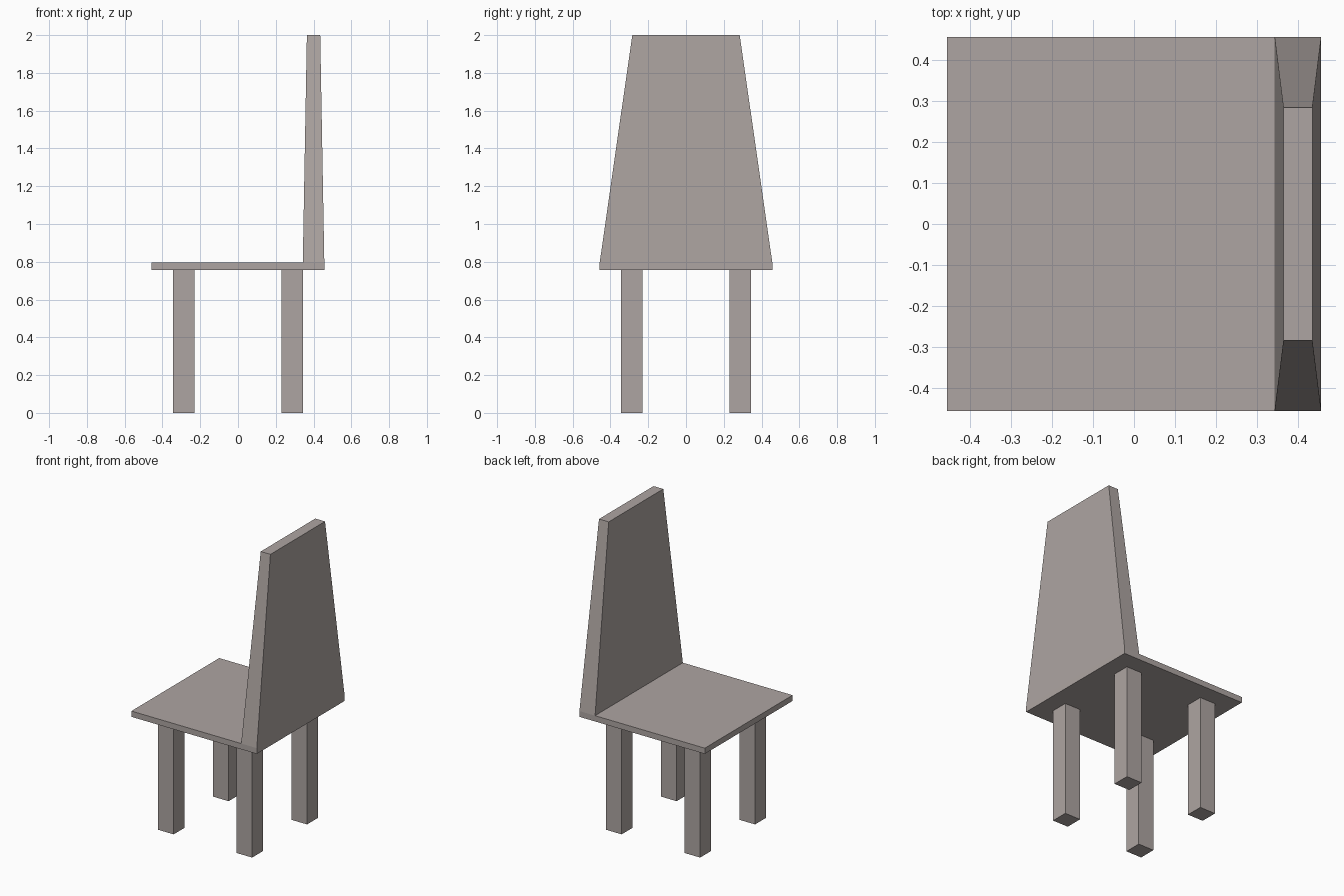
import bpy, bmesh
from mathutils import Vector, Matrix

if "Cube" in bpy.data.objects:
    bpy.data.objects.remove(bpy.data.objects["Cube"])

HALF = 0.457           # half width of the seat
SEAT_Z0, SEAT_Z1 = 0.757, 0.795
BACK_X = 0.343         # inner edge of the backrest
LEG_MID, LEG_W = 0.286, 0.114

wood = bpy.data.materials.new("warm_grey")
wood.diffuse_color = (0.42, 0.375, 0.36, 1)
wood.use_nodes = True
wood.node_tree.nodes["Principled BSDF"].inputs["Base Color"].default_value = wood.diffuse_color


def add_box(bm, centre, size):
    mat = Matrix.Translation(centre) @ Matrix.Diagonal((*size, 1))
    bmesh.ops.create_cube(bm, size=1, matrix=mat)


def make_object(name, bm):
    bmesh.ops.recalc_face_normals(bm, faces=bm.faces)
    mesh = bpy.data.meshes.new(name)
    bm.to_mesh(mesh)
    bm.free()
    mesh.materials.append(wood)
    obj = bpy.data.objects.new(name, mesh)
    bpy.context.collection.objects.link(obj)
    return obj


# Seat slab, split along the line where the backrest rises
bm = bmesh.new()
add_box(bm, (0, 0, (SEAT_Z0 + SEAT_Z1) / 2), (2 * HALF, 2 * HALF, SEAT_Z1 - SEAT_Z0))
bmesh.ops.bisect_plane(bm, geom=bm.verts[:] + bm.edges[:] + bm.faces[:],
                       plane_co=(BACK_X, 0, 0), plane_no=(1, 0, 0))

# Tapered backrest extruded from the rear strip
bm.normal_update()
strip = [f for f in bm.faces
         if f.normal.z > 0.9 and f.calc_center_median().x > BACK_X]
top = bmesh.ops.extrude_discrete_faces(bm, faces=strip)["faces"][0]
mid_x = (BACK_X + HALF) / 2
for v in top.verts:
    v.co = Vector((mid_x + (v.co.x - mid_x) * 0.62, v.co.y * 0.622, 2.0))
make_object("seat_and_backrest", bm)

# Four square legs
for x_name, sx in (("open_side", -1), ("backrest_side", 1)):
    for y_name, sy in (("front", -1), ("rear", 1)):
        bm = bmesh.new()
        add_box(bm, (sx * LEG_MID, sy * LEG_MID, SEAT_Z0 / 2), (LEG_W, LEG_W, SEAT_Z0))
        make_object(f"{y_name}_{x_name}_leg", bm)
